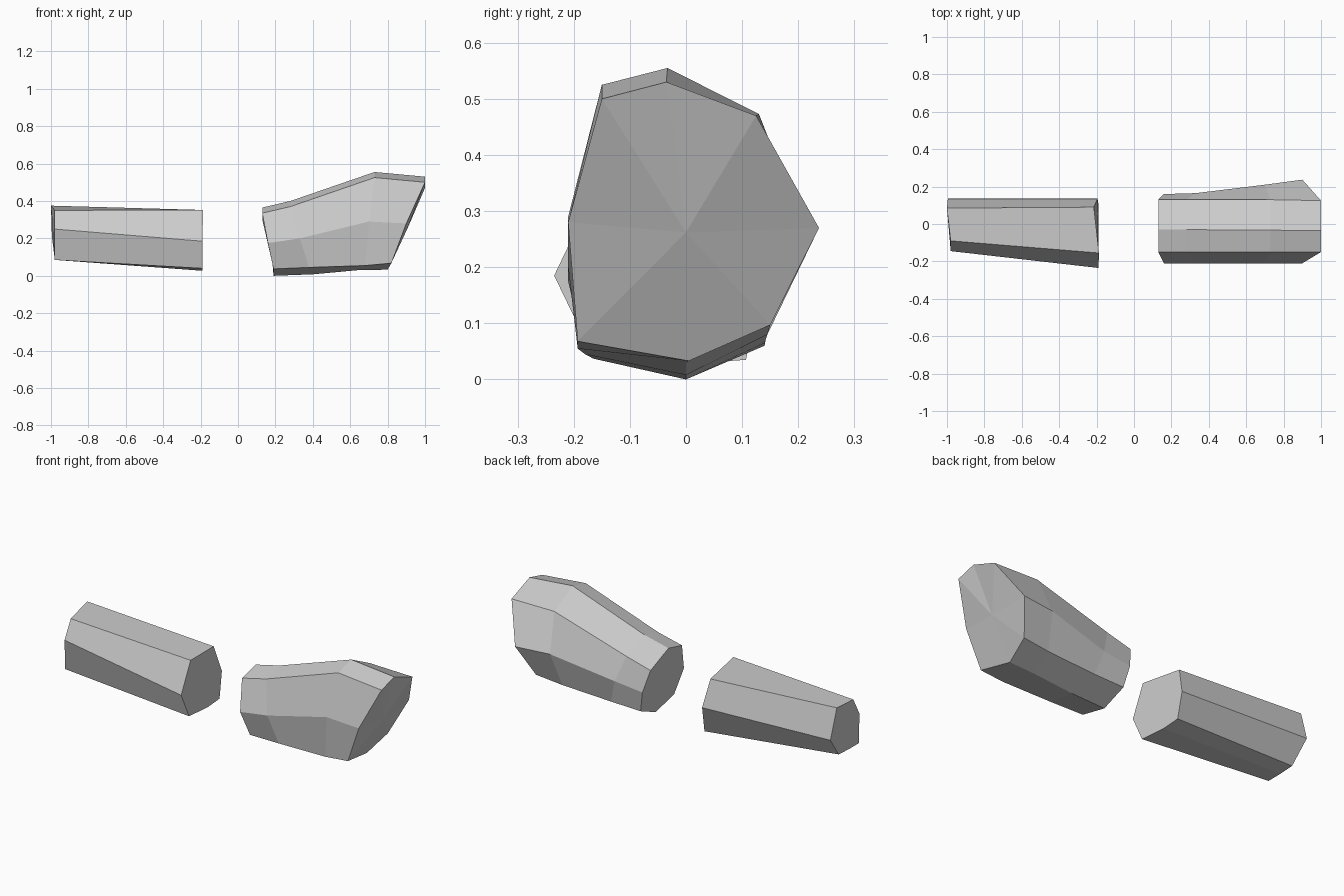
import bpy, bmesh

stone = bpy.data.materials.new("light_grey")
stone.diffuse_color = (0.6, 0.6, 0.6, 1)


def loft(name, rings, end_centre=None):
    """Skin faceted cross-sections and close both ends."""
    bm = bmesh.new()
    loops = [[bm.verts.new(p) for p in ring] for ring in rings]
    n = len(loops[0])
    for a, b in zip(loops, loops[1:]):
        for i in range(n):
            j = (i + 1) % n
            bm.faces.new((a[i], a[j], b[j], b[i]))
    bm.faces.new(loops[0])
    if end_centre:
        c = bm.verts.new(end_centre)
        for i in range(n):
            bm.faces.new((loops[-1][i], loops[-1][(i + 1) % n], c))
    else:
        bm.faces.new(loops[-1])
    bmesh.ops.recalc_face_normals(bm, faces=bm.faces[:])
    mesh = bpy.data.meshes.new(name)
    bm.to_mesh(mesh)
    bm.free()
    mesh.materials.append(stone)
    obj = bpy.data.objects.new(name, mesh)
    bpy.context.collection.objects.link(obj)
    return obj


# Flared block: sections run top, front, bottom, back
loft("flared_block", [
    [(.13, -.03, .365), (.13, -.15, .335), (.16, -.21, .175), (.19, -.165, .037),
     (.19, 0, 0), (.185, .14, .06), (.16, .16, .18), (.13, .13, .30)],
    [(.28, -.03, .40), (.28, -.15, .37), (.33, -.21, .20), (.38, -.18, .045),
     (.40, 0, .008), (.37, .14, .065), (.33, .165, .20), (.28, .13, .34)],
    [(.73, -.033, .555), (.73, -.15, .525), (.70, -.21, .29), (.68, -.193, .055),
     (.64, 0, .03), (.67, .145, .08), (.70, .21, .27), (.73, .13, .473)],
    [(1, -.035, .53), (1, -.15, .50), (.90, -.21, .28), (.82, -.193, .068),
     (.80, .005, .033), (.83, .15, .097), (.90, .237, .27), (1, .125, .47)],
], end_centre=(.91, 0, .262))

# Tapered block: sections run top front, front, bottom, back
loft("tapered_block", [
    [(-.98, -.09, .35), (-.98, -.145, .25), (-.98, -.14, .085), (-.98, -.05, .085),
     (-.98, .04, .09), (-.995, .135, .21), (-1, .085, .375)],
    [(-.187, -.155, .352), (-.19, -.235, .185), (-.19, -.165, .04), (-.19, 0, .027),
     (-.19, .107, .035), (-.195, .135, .18), (-.215, .09, .33)],
])
